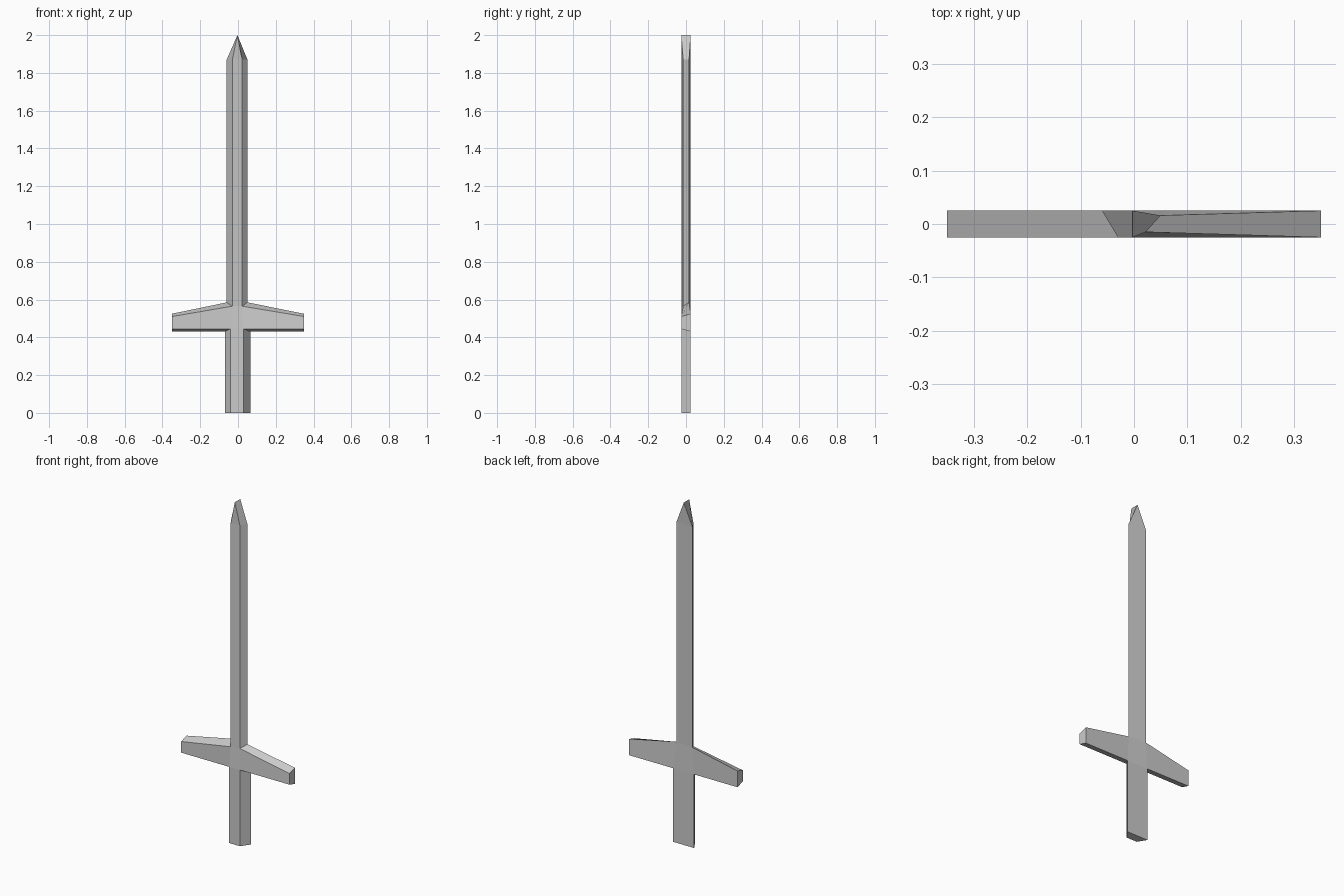
import bpy, bmesh

if "Cube" in bpy.data.objects:
    bpy.data.objects.remove(bpy.data.objects["Cube"])

F, B = -0.025, 0.025   # front and back planes


def loft(name, sections, cap_start=False, cap_end=False, skip=()):
    """Join four-point sections; skip holds (section, side) pairs hidden inside joints."""
    bm = bmesh.new()
    rings = [[bm.verts.new(p) for p in s] for s in sections]
    for i in range(len(rings) - 1):
        a, b = rings[i], rings[i + 1]
        for j in range(4):
            if (i, j) not in skip:
                k = (j + 1) % 4
                bm.faces.new((a[j], a[k], b[k], b[j]))
    if cap_start:
        bm.faces.new(rings[0][::-1])
    if cap_end:
        bm.faces.new(rings[-1])
    bmesh.ops.remove_doubles(bm, verts=bm.verts, dist=1e-5)
    me = bpy.data.meshes.new(name)
    bm.to_mesh(me)
    bm.free()
    ob = bpy.data.objects.new(name, me)
    bpy.context.collection.objects.link(ob)
    return ob


# Horizontal sections: front left, front right, back right, back left
def blade_section(zf, zb):
    return [(-0.03, F, zf), (0.022, -0.015, zf), (0.05, 0.016, zb), (-0.06, B, zb)]


def grip_section(zf, zb):
    return [(-0.04, F, zf), (0.03, F, zf), (0.065, B, zb), (-0.07, B, zb)]


root = blade_section(0.565, 0.585)
collar = grip_section(0.445, 0.43)
tip = [(-0.003, y, 2.0) for y in (F, F, B, B)]

# Blade with its chisel tip, open where it meets the guard
loft("blade", [root, blade_section(1.87, 1.87), tip])

# Grip, open where it meets the guard
loft("grip", [grip_section(0, 0), collar], cap_start=True)


# Crossguard: sections run left to right, bottom front, bottom back, top back, top front
def guard_end(x):
    return [(x, F, 0.445), (x, B, 0.43), (x, B, 0.525), (x, F, 0.51)]


left = [collar[0], collar[3], root[3], root[0]]
right = [collar[1], collar[2], root[2], root[1]]
loft("crossguard", [guard_end(-0.35), left, right, guard_end(0.35)],
     cap_start=True, cap_end=True, skip={(1, 0), (1, 2)})
